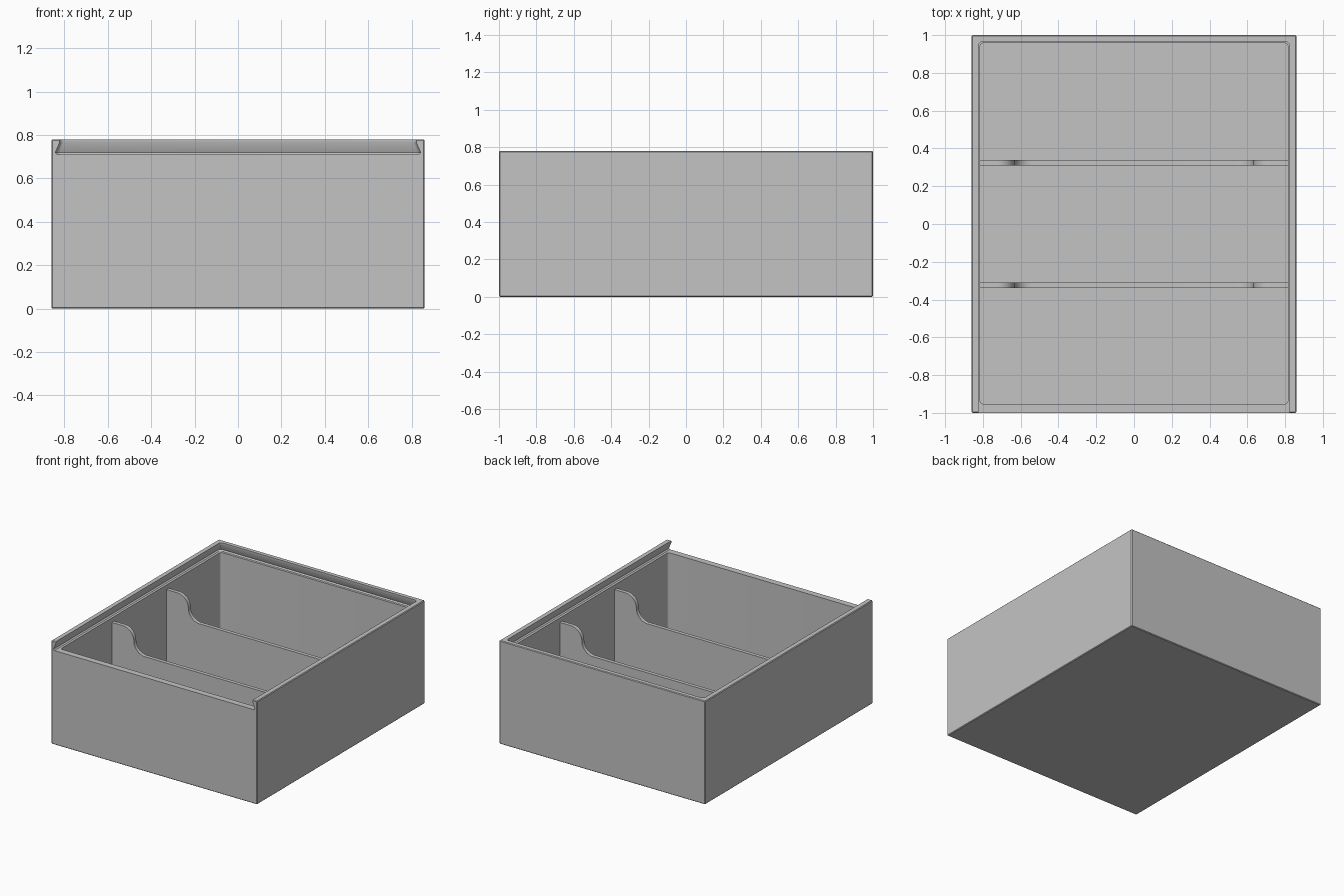
import bpy, bmesh, math

cube = bpy.data.objects.get("Cube")
if cube:
    bpy.data.objects.remove(cube, do_unlink=True)

W, D, H = 0.86, 1.0, 0.78      # half width, half depth, height
FRONT_H = 0.71                 # front wall top and lid ledge
FLOOR = 0.04

grey = bpy.data.materials.new("plain grey")
grey.use_nodes = True
colour = (0.55, 0.55, 0.55, 1)
grey.diffuse_color = colour
grey.node_tree.nodes["Principled BSDF"].inputs["Base Color"].default_value = colour


def finish(name, bm):
    bmesh.ops.recalc_face_normals(bm, faces=bm.faces)
    mesh = bpy.data.meshes.new(name)
    bm.to_mesh(mesh)
    bm.free()
    obj = bpy.data.objects.new(name, mesh)
    bpy.context.collection.objects.link(obj)
    mesh.materials.append(grey)
    return obj


def loft(name, rings):
    """Join equal rings of points into a closed solid."""
    bm = bmesh.new()
    loops = [[bm.verts.new(p) for p in ring] for ring in rings]
    n = len(loops[0])
    for a, b in zip(loops, loops[1:]):
        for i in range(n):
            j = (i + 1) % n
            bm.faces.new((a[i], a[j], b[j], b[i]))
    bm.faces.new(loops[0][::-1])
    bm.faces.new(loops[-1])
    return finish(name, bm)


def arc(cx, cy, r, start, end, steps):
    angles = [math.radians(start + (end - start) * i / steps) for i in range(steps + 1)]
    return [(cx + r * math.cos(a), cy + r * math.sin(a)) for a in angles]


def plan(half, front, back, z, r=0.02, round_front=True):
    """Rectangle seen from above, with rounded corners."""
    pts = arc(half - r, back - r, r, 0, 90, 6) + arc(r - half, back - r, r, 90, 180, 6)
    if round_front:
        pts += arc(r - half, front + r, r, 180, 270, 6) + arc(half - r, front + r, r, 270, 360, 6)
    else:
        pts += [(-half, front), (half, front)]
    return [(x, y, z) for x, y in pts]


# Outer block with slightly softened edges
bm = bmesh.new()
bmesh.ops.create_cube(bm, size=1)
bmesh.ops.scale(bm, vec=(2 * W, 2 * D, H), verts=bm.verts)
bmesh.ops.translate(bm, vec=(0, 0, H / 2), verts=bm.verts)
bmesh.ops.bevel(bm, geom=list(bm.edges), offset=0.005, segments=1, affect='EDGES')
box = finish("box_shell", bm)

# Storage hollow, and the undercut lid slot that runs out through the front
hollow = loft("hollow_cutter", [plan(0.815, -0.953, 0.958, z) for z in (FLOOR, FRONT_H + 0.02)])
slot_profile = [(FRONT_H, 0.833), (FRONT_H + 0.008, 0.842),
                (0.765, 0.822), (H + 0.05, 0.822)]
slot = loft("lid_slot_cutter", [plan(w, -D - 0.1, w + 0.143, z, round_front=False)
                                for z, w in slot_profile])

for cutter in (hollow, slot):
    cutter.hide_render = True
    mod = box.modifiers.new(cutter.name, 'BOOLEAN')
    mod.operation = 'DIFFERENCE'
    mod.solver = 'EXACT'
    mod.object = cutter
    bpy.context.view_layer.objects.active = box
    bpy.ops.object.modifier_apply(modifier=mod.name)
    bpy.data.objects.remove(cutter, do_unlink=True)

# Dividers: tall at both ends, with a smooth dip between
HIGH, LOW, R = 0.675, 0.49, 0.0925
right_side = [(0.818, FLOOR - 0.01), (0.818, HIGH)]
right_side += arc(0.725, HIGH - R, R, 90, 180, 10)
right_side += arc(0.725 - 2 * R, LOW + R, R, 0, -90, 10)[1:]
outline = right_side + [(-x, z) for x, z in reversed(right_side)]
dividers = []
for name, y in (("front_divider", -0.325), ("back_divider", 0.325)):
    dividers.append(loft(name, [[(x, y + t, z) for x, z in outline] for t in (-0.014, 0.014)]))

# Smooth curves, sharp edges
bpy.ops.object.select_all(action='DESELECT')
for obj in [box] + dividers:
    obj.select_set(True)
bpy.context.view_layer.objects.active = box
bpy.ops.object.shade_smooth_by_angle(angle=math.radians(30))
